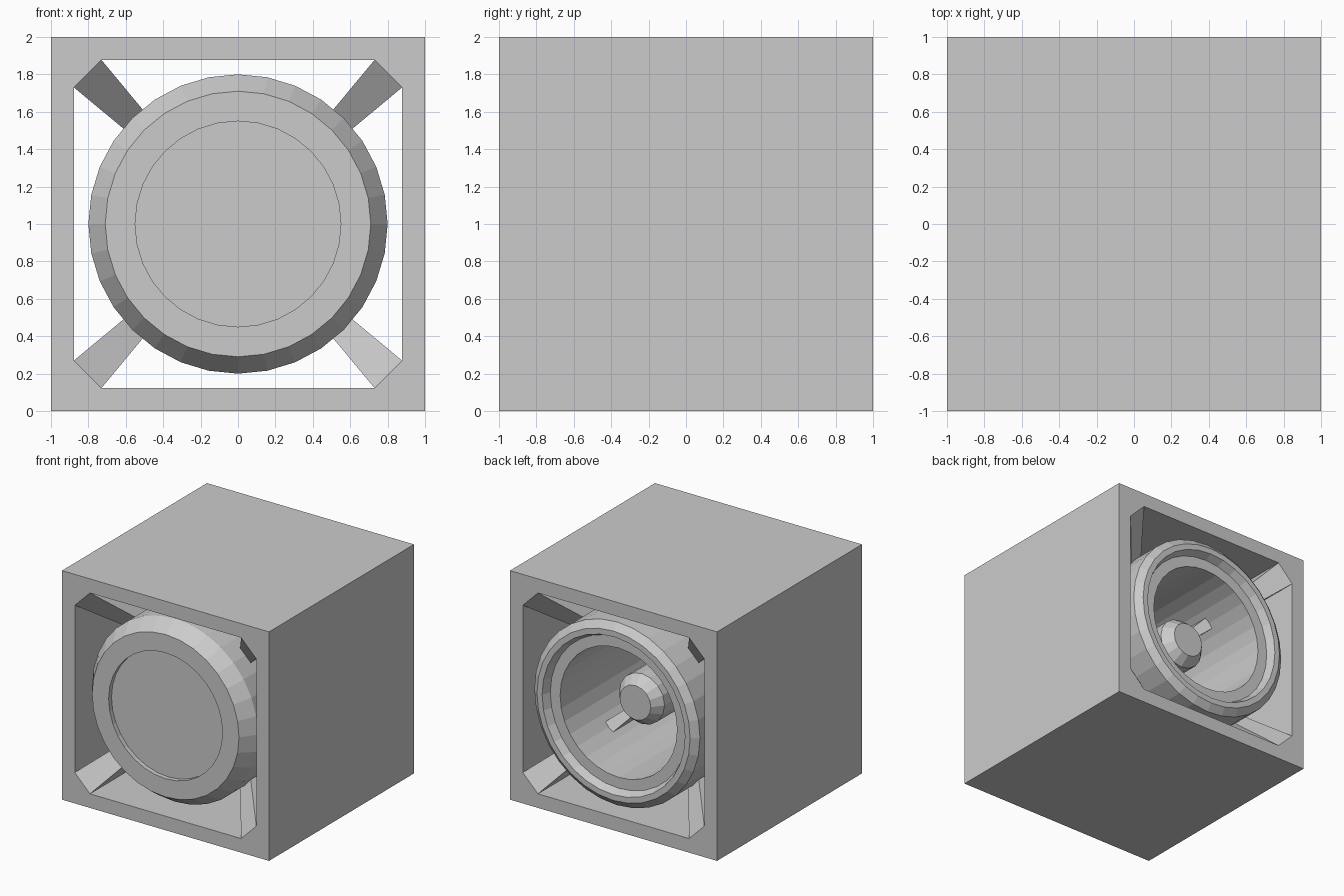
import bpy, bmesh, math
from mathutils import Vector

if "Cube" in bpy.data.objects:
    bpy.data.objects.remove(bpy.data.objects["Cube"])

CENTRE = Vector((0, 0, 1))


def finish(bm, name):
    bmesh.ops.remove_doubles(bm, verts=bm.verts[:], dist=1e-5)
    bmesh.ops.recalc_face_normals(bm, faces=bm.faces[:])
    mesh = bpy.data.meshes.new(name)
    bm.to_mesh(mesh)
    bm.free()
    obj = bpy.data.objects.new(name, mesh)
    bpy.context.collection.objects.link(obj)
    return obj


def lathe(name, profile, sides):
    """Spin (radius, y) points around the front-to-back axis; end points on radius 0 close it."""
    bm = bmesh.new()
    rings = []
    for r, y in profile:
        if r == 0:
            rings.append(None)
            continue
        rings.append([bm.verts.new(CENTRE + Vector((
            r * math.sin(2 * math.pi * i / sides), y,
            r * math.cos(2 * math.pi * i / sides)))) for i in range(sides)])
    for a, b in zip(rings, rings[1:]):
        if a is None or b is None:
            bm.faces.new(a or b)
            continue
        for i in range(sides):
            j = (i + 1) % sides
            bm.faces.new((a[i], a[j], b[j], b[i]))
    return finish(bm, name)


# Corner layout, going round the square
INNER, CUT = 0.877, 0.73
corners = [(1, 1), (-1, 1), (-1, -1), (1, -1)]


def chamfer(i):
    """The two opening points at a corner, in going-round order."""
    sx, sz = corners[i]
    pts = [(sx * INNER, sz * CUT), (sx * CUT, sz * INNER)]
    return pts if sx * sz > 0 else pts[::-1]


# Square housing, open front and back with cut corners
bm = bmesh.new()
layers = []
for y in (-1, 1):
    outer = [bm.verts.new(CENTRE + Vector((x, y, z))) for x, z in corners]
    inner = [[bm.verts.new(CENTRE + Vector((x, y, z))) for x, z in chamfer(i)]
             for i in range(4)]
    for i in range(4):
        j = (i + 1) % 4
        bm.faces.new((outer[i], outer[j], inner[j][0], inner[i][1]))
        bm.faces.new((outer[i], inner[i][1], inner[i][0]))
    layers.append((outer, inner))
(fo, fi), (bo, bi) = layers
for i in range(4):
    j = (i + 1) % 4
    bm.faces.new((fo[i], fo[j], bo[j], bo[i]))
    bm.faces.new((fi[i][1], fi[j][0], bi[j][0], bi[i][1]))
finish(bm, "housing")

# Four struts tapering from the cut corners to the hub
for i in range(4):
    bm = bmesh.new()
    (x0, z0), (x1, z1) = chamfer(i)
    quad = [(x0, -1, z0), (x1, -1, z1), (x1, 1, z1), (x0, 1, z0)]
    base = [bm.verts.new(CENTRE + Vector(p)) for p in quad]
    tip = [bm.verts.new(CENTRE + Vector(p) * 0.12) for p in quad]
    for a in range(4):
        b = (a + 1) % 4
        bm.faces.new((base[a], base[b], tip[b], tip[a]))
    bm.faces.new(tip)
    finish(bm, "corner_strut_%d" % (i + 1))

# Round drum: recessed front disc, bevelled rim, stepped back lip and hollow inside
lathe("drum", [
    (0, -0.96), (0.55, -0.96), (0.55, -1.0), (0.71, -1.0), (0.8, -0.87),
    (0.8, 0.95), (0.74, 1.0), (0.69, 1.0), (0.66, 0.93), (0.565, 0.93),
    (0.565, 0.61), (0.565, -0.88), (0, -0.88)], 32)

# Central hub with a bevelled end
lathe("hub", [(0, -0.88), (0.22, -0.88), (0.22, 0.61), (0.15, 0.7), (0, 0.7)], 16)
